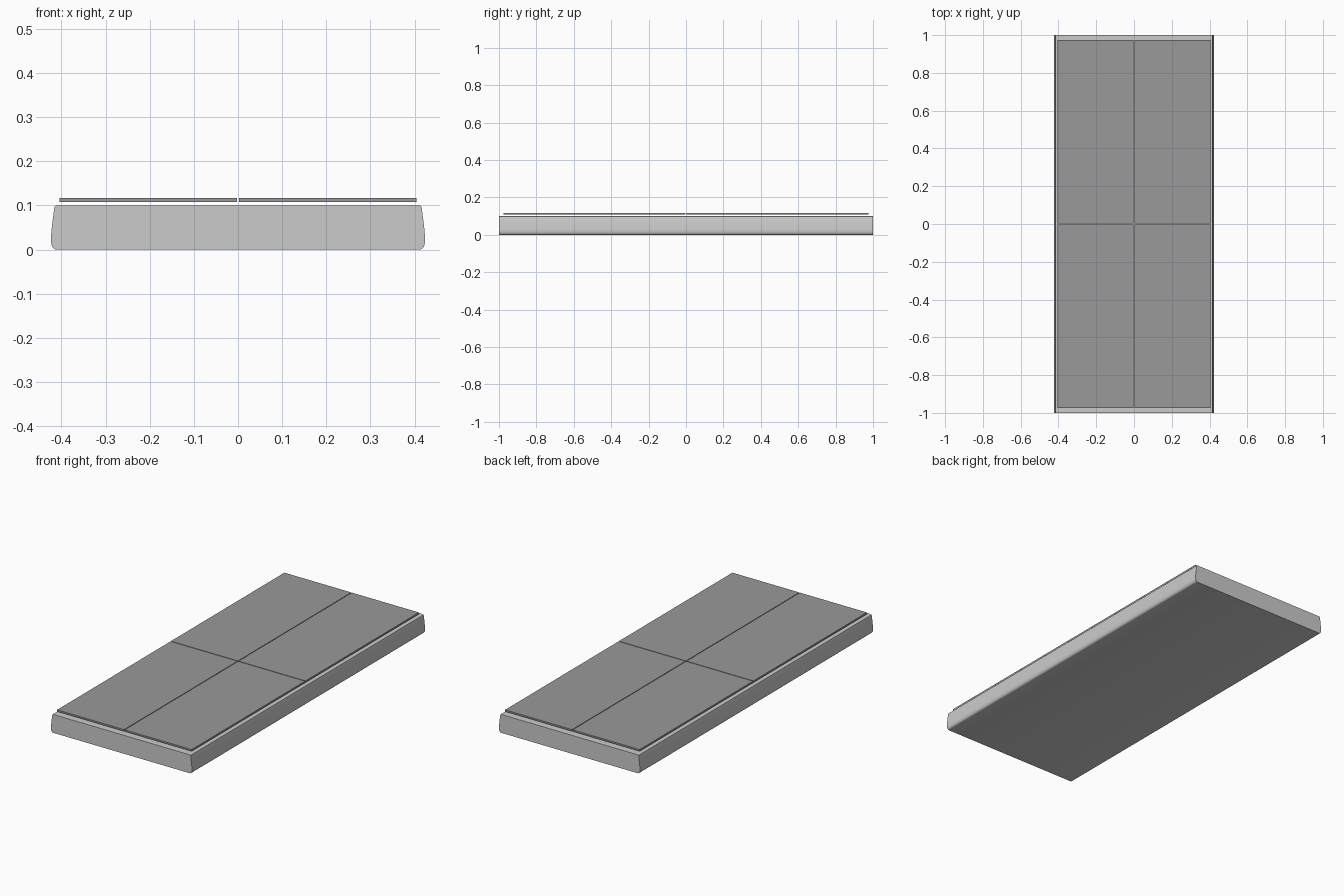
import bpy, bmesh

if "Cube" in bpy.data.objects:
    bpy.data.objects.remove(bpy.data.objects["Cube"])

def add_object(name, bm):
    bmesh.ops.recalc_face_normals(bm, faces=bm.faces[:])
    mesh = bpy.data.meshes.new(name)
    bm.to_mesh(mesh)
    bm.free()
    ob = bpy.data.objects.new(name, mesh)
    bpy.context.collection.objects.link(ob)
    return ob

# Base slab: rounded, tapering cross-section extruded along y
half = [(0.412, 0.0), (0.417, 0.002), (0.421, 0.007), (0.4235, 0.016),
        (0.4235, 0.03), (0.421, 0.056), (0.416, 0.094), (0.415, 0.098), (0.412, 0.1)]
profile = half + [(-x, z) for x, z in reversed(half)]
bm = bmesh.new()
face = bm.faces.new([bm.verts.new((x, -1.0, z)) for x, z in profile])
ext = bmesh.ops.extrude_face_region(bm, geom=[face])
bmesh.ops.translate(bm, vec=(0, 2.0, 0),
                    verts=[v for v in ext["geom"] if isinstance(v, bmesh.types.BMVert)])
base = add_object("base_slab", bm)
bpy.context.view_layer.objects.active = base
base.select_set(True)
bpy.ops.object.shade_smooth_by_angle()

# Four thin panels hovering just above the base, separated by narrow gaps
HX, HY, GAP = 0.404, 0.975, 0.002
Z0, Z1 = 0.108, 0.117
for sx, side in ((-1, "left"), (1, "right")):
    for sy, end in ((-1, "front"), (1, "back")):
        bm = bmesh.new()
        bmesh.ops.create_cube(bm, size=1)
        bmesh.ops.scale(bm, vec=(HX - GAP, HY - GAP, Z1 - Z0), verts=bm.verts)
        bmesh.ops.translate(bm, vec=(sx * (HX + GAP) / 2, sy * (HY + GAP) / 2, (Z0 + Z1) / 2),
                            verts=bm.verts)
        panel = add_object(f"panel_{end}_{side}", bm)
        mat = bpy.data.materials.get("panel_grey") or bpy.data.materials.new("panel_grey")
        mat.diffuse_color = (0.32, 0.32, 0.32, 1)
        mat.use_nodes = True
        mat.node_tree.nodes["Principled BSDF"].inputs["Base Color"].default_value = mat.diffuse_color
        panel.data.materials.append(mat)
